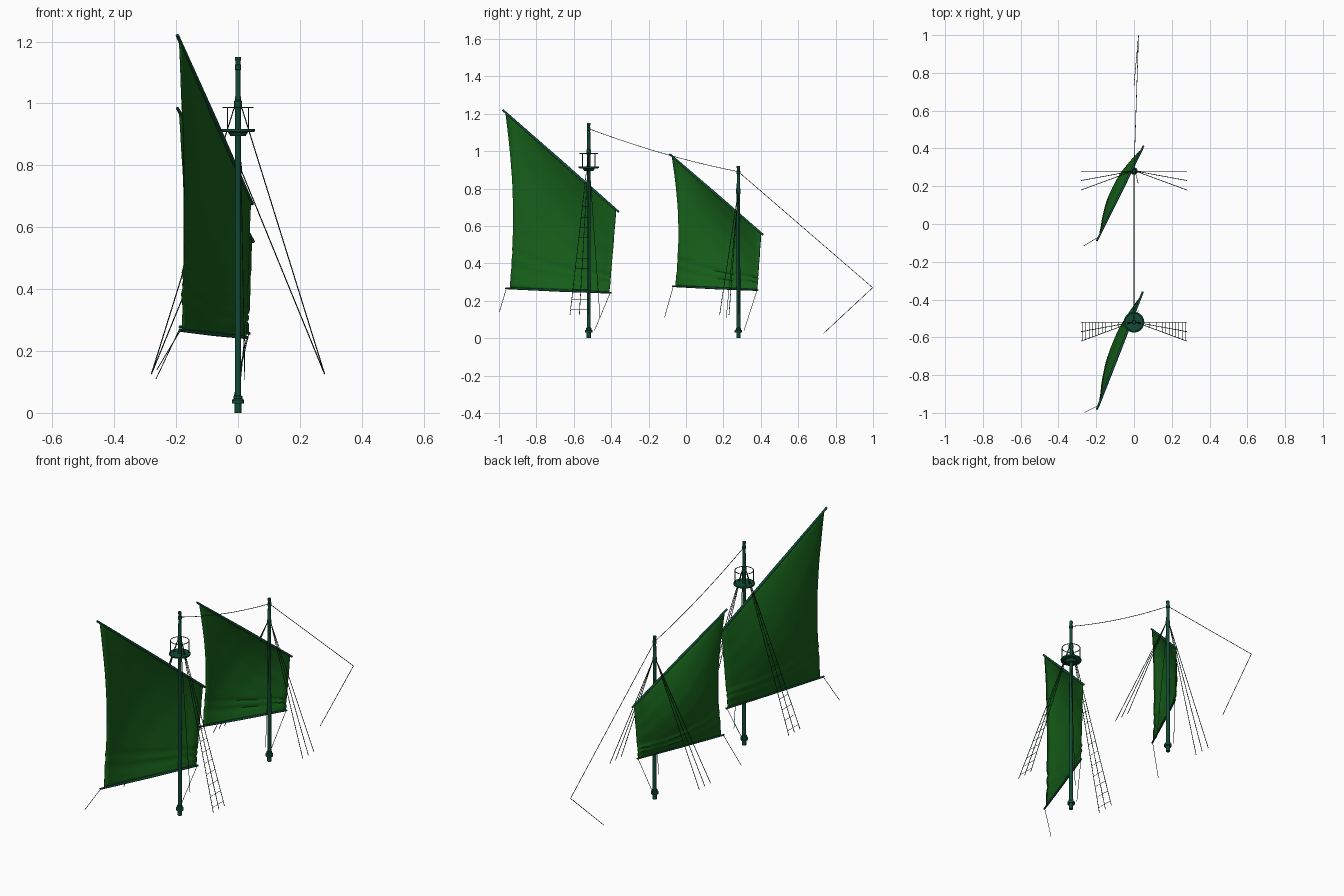
import bpy, bmesh, math
from mathutils import Vector, Matrix

if "Cube" in bpy.data.objects:
    bpy.data.objects.remove(bpy.data.objects["Cube"])


def material(name, col):
    m = bpy.data.materials.new(name)
    m.diffuse_color = (*col, 1)
    m.use_nodes = True
    m.node_tree.nodes["Principled BSDF"].inputs["Base Color"].default_value = m.diffuse_color
    return m


SAIL = material("sail_cloth", (0.008, 0.115, 0.01))
WOOD = material("spar_wood", (0.006, 0.07, 0.035))
ROPE = material("rope", (0.006, 0.03, 0.012))


def finish(bm, name, mat, smooth=True):
    me = bpy.data.meshes.new(name)
    bm.to_mesh(me)
    bm.free()
    me.materials.append(mat)
    ob = bpy.data.objects.new(name, me)
    bpy.context.collection.objects.link(ob)
    if smooth:
        bpy.ops.object.select_all(action='DESELECT')
        bpy.context.view_layer.objects.active = ob
        ob.select_set(True)
        bpy.ops.object.shade_smooth_by_angle(angle=math.radians(40))
    return ob


def tube(bm, p, q, r1, r2=None, n=6):
    p, q = Vector(p), Vector(q)
    d = q - p
    mat = Matrix.Translation((p + q) / 2) @ d.to_track_quat('Z', 'Y').to_matrix().to_4x4()
    bmesh.ops.create_cone(bm, cap_ends=True, segments=n, radius1=r1,
                          radius2=r1 if r2 is None else r2, depth=d.length, matrix=mat)


def ropes(name, paths, r=0.0016):
    bm = bmesh.new()
    for path in paths:
        for a, b in zip(path, path[1:]):
            tube(bm, a, b, r, n=5)
    finish(bm, name, ROPE)


def lathe(name, profile, y, mat, n=16):
    bm = bmesh.new()
    vs = [bm.verts.new((r, y, z)) for r, z in profile]
    es = [bm.edges.new(e) for e in zip(vs, vs[1:])]
    bmesh.ops.spin(bm, geom=vs + es, cent=(0, y, 0), axis=(0, 0, 1),
                   angle=2 * math.pi, steps=n)
    bmesh.ops.remove_doubles(bm, verts=bm.verts, dist=1e-5)
    bmesh.ops.recalc_face_normals(bm, faces=bm.faces)
    finish(bm, name, mat)


def spar(name, a, b, r):
    # round pole, thickest in the middle
    bm = bmesh.new()
    a, b = Vector(a), Vector(b)
    m = (a + b) / 2
    tube(bm, a, m, r * 0.75, r, 10)
    tube(bm, m, b, r, r * 0.75, 10)
    finish(bm, name, WOOD)


def sail(name, peak, throat, clew, tack, belly, hollow):
    peak, throat, clew, tack = map(Vector, (peak, throat, clew, tack))
    chord = (tack - clew).normalized()
    side = Vector((-chord.y, chord.x, 0)).normalized()
    nu, nv = 18, 40
    bm = bmesh.new()
    rows = []
    for j in range(nv + 1):
        v = j / nv
        row = []
        for i in range(nu + 1):
            u = i / nu
            p = clew.lerp(tack, u).lerp(peak.lerp(throat, u), v)
            p += chord * hollow * (1 - u) ** 2 * math.sin(math.pi * v)
            p += side * belly * math.sin(math.pi * u) ** 0.8 * math.sin(math.pi * v) ** 0.8
            # soft wrinkles and two reef folds
            p += side * 0.0015 * math.sin(17 * u + 5 * v) * math.sin(21 * v - 4 * u) * math.sin(math.pi * v)
            for f in (0.2, 0.125):
                p += side * 0.006 * math.exp(-((v - f + 0.025 * math.sin(math.pi * u)) / 0.018) ** 2)
            row.append(bm.verts.new(p))
        rows.append(row)
    for r0, r1 in zip(rows, rows[1:]):
        for i in range(nu):
            bm.faces.new((r0[i], r0[i + 1], r1[i + 1], r1[i]))
    ob = finish(bm, name, SAIL)
    mod = ob.modifiers.new("thickness", 'SOLIDIFY')
    mod.thickness = 0.003
    mod.offset = 0


def mast(name, y, h, hounds):
    # pole with foot collar, shroud band and cap
    lathe(name, [(0, 0), (0.011, 0), (0.011, 0.03), (0.02, 0.03), (0.02, 0.042), (0.014, 0.046),
                 (0.014, 0.054), (0.0105, 0.056), (0.0095, hounds - 0.02), (0.0125, hounds - 0.012),
                 (0.0125, hounds + 0.008), (0.009, hounds + 0.012), (0.008, h - 0.042),
                 (0.0105, h - 0.04), (0.0105, h - 0.026), (0.008, h - 0.024), (0.008, h - 0.012),
                 (0.0095, h - 0.01), (0.0095, h), (0, h)], y, WOOD)


MY, FY = -0.52, 0.28
mast("main_mast", MY, 1.15, 1.0)
mast("fore_mast", FY, 0.92, 0.79)

# yards and booms
spar("main_yard", (-0.196, -0.98, 1.22), (0.046, -0.36, 0.675), 0.0075)
spar("main_boom", (-0.188, -0.965, 0.267), (0.03, -0.40, 0.243), 0.0065)
spar("fore_yard", (-0.196, -0.088, 0.985), (0.05, 0.412, 0.553), 0.007)
spar("fore_boom", (-0.188, -0.073, 0.278), (0.037, 0.385, 0.257), 0.006)

# sails
sail("main_sail", (-0.19, -0.965, 1.207), (0.041, -0.373, 0.687),
     (-0.18, -0.942, 0.266), (0.026, -0.41, 0.243), 0.05, 0.03)
sail("fore_sail", (-0.19, -0.076, 0.975), (0.045, 0.402, 0.562),
     (-0.18, -0.057, 0.277), (0.034, 0.38, 0.257), 0.05, 0.028)

# crow's nest: platform, posts and rail
lathe("nest_platform", [(0.009, 0.895), (0.025, 0.895), (0.032, 0.907), (0.055, 0.909),
                        (0.055, 0.917), (0.009, 0.917)], MY, WOOD, 20)
bm = bmesh.new()
N = 20
ring = [Vector((0.048 * math.cos(2 * math.pi * k / N), MY + 0.048 * math.sin(2 * math.pi * k / N), 0.987))
        for k in range(N)]
for k in range(N):
    tube(bm, ring[k], ring[(k + 1) % N], 0.0022, n=6)
for k in range(4):
    a = math.pi * (k / 2 + 0.25)
    x, y = 0.048 * math.cos(a), MY + 0.048 * math.sin(a)
    tube(bm, (x, y, 0.915), (x, y, 0.987), 0.0022, n=6)
finish(bm, "nest_rail", WOOD)


# shrouds on both sides, three to a side
def shroud_lines(y, top, s):
    return [(Vector((s * 0.008, y, top)), Vector((s * 0.28, y - dy, 0.125))) for dy in (0, 0.05, 0.1)]


ropes("main_shrouds", shroud_lines(MY, 1.0, 1) + shroud_lines(MY, 1.0, -1), 0.0018)
ropes("fore_shrouds", shroud_lines(FY, 0.79, 1) + shroud_lines(FY, 0.79, -1), 0.0018)

# ratlines across the main shrouds
rungs = []
for s in (1, -1):
    for k in range(13):
        t = 0.97 - k * 0.063
        rungs.append([a.lerp(b, t) for a, b in shroud_lines(MY, 1.0, s)])
ropes("ratlines", rungs, 0.0011)

# stays: sagging one between the masts, then forward and back down
a, b = Vector((0, MY, 1.12)), Vector((0, FY, 0.89))
mid = [a.lerp(b, k / 10) - Vector((0, 0, 0.018 * 4 * (k / 10) * (1 - k / 10))) for k in range(11)]
ropes("mast_stay", [mid])
ropes("fore_stay", [[(0, FY, 0.89), (0.024, 0.998, 0.27), (0.0, 0.735, 0.025)]])

# sheets, tack lines and halyards
ropes("running_lines", [
    [(-0.186, -0.96, 0.267), (-0.262, -0.998, 0.14)],
    [(-0.186, -0.068, 0.277), (-0.265, -0.115, 0.11)],
    [(0.028, -0.405, 0.243), (-0.015, MY + 0.03, 0.04)],
    [(0.035, 0.38, 0.257), (-0.015, FY + 0.03, 0.04)],
    [(0.006, MY, 0.98), (0.022, -0.46, 0.11)],
    [(0.006, FY, 0.78), (0.022, 0.215, 0.107)]], 0.0014)
